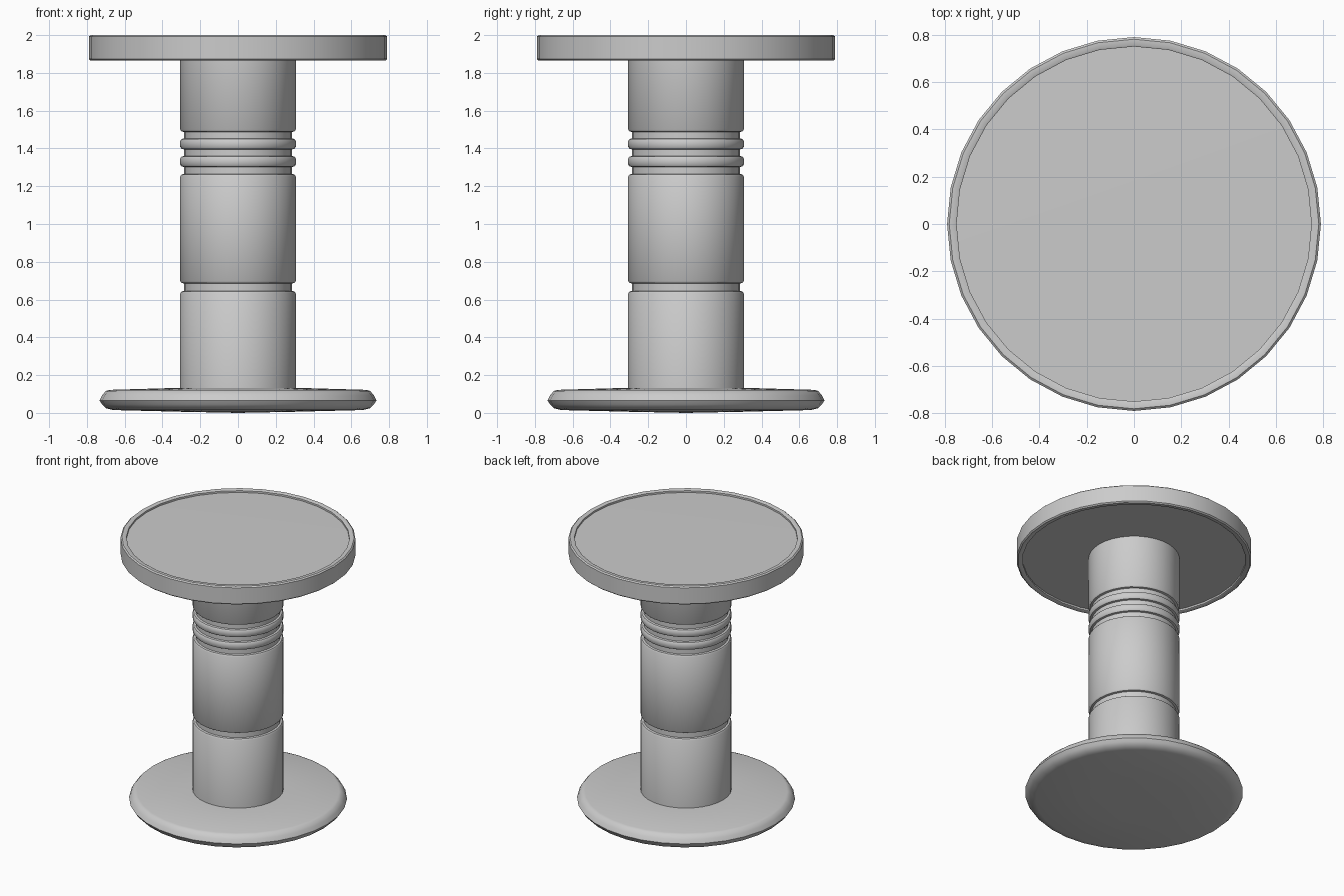
import bpy, bmesh, math

if "Cube" in bpy.data.objects:
    bpy.data.objects.remove(bpy.data.objects["Cube"])

SEGMENTS = 32


def lathe(name, profile):
    """Revolve (radius, z) points, listed bottom to top, about the z axis."""
    bm = bmesh.new()
    rings = []
    for r, z in profile:
        if r == 0:
            rings.append([bm.verts.new((0, 0, z))] * SEGMENTS)
        else:
            rings.append([bm.verts.new((r * math.cos(a), r * math.sin(a), z))
                          for a in (2 * math.pi * i / SEGMENTS for i in range(SEGMENTS))])
    for low, high in zip(rings, rings[1:]):
        for i in range(SEGMENTS):
            j = (i + 1) % SEGMENTS
            corners = dict.fromkeys((low[i], low[j], high[j], high[i]))
            bm.faces.new(list(corners))
    bmesh.ops.recalc_face_normals(bm, faces=bm.faces[:])
    mesh = bpy.data.meshes.new(name)
    bm.to_mesh(mesh)
    bm.free()
    obj = bpy.data.objects.new(name, mesh)
    bpy.context.collection.objects.link(obj)
    bpy.ops.object.select_all(action='DESELECT')
    obj.select_set(True)
    bpy.context.view_layer.objects.active = obj
    bpy.ops.object.shade_smooth_by_angle(angle=math.radians(35))
    return obj


# Base: shallow dome on both faces with a rounded rim
lathe("base", [(0, 0), (0.3, 0.006), (0.66, 0.015), (0.70, 0.025), (0.72, 0.045),
               (0.733, 0.066), (0.72, 0.092), (0.70, 0.116), (0.68, 0.122),
               (0.3, 0.133), (0, 0.135)])

# Column: softened edges at every groove
R, GROOVE = 0.306, 0.285
column = [(0, 0.10), (R, 0.10)]
for z0, z1 in [(0.643, 0.688), (1.262, 1.305), (1.357, 1.398), (1.45, 1.49)]:
    column += [(R, z0 - 0.010), (R - 0.007, z0), (GROOVE, z0 + 0.003),
               (GROOVE, z1 - 0.003), (R - 0.007, z1), (R, z1 + 0.010)]
column += [(R, 1.90), (0, 1.90)]
lathe("column", column)

# Table top: raised rim around slightly domed upper and lower panels
lathe("table_top", [(0, 1.876), (0.75, 1.882), (0.75, 1.869), (0.756, 1.865),
                    (0.781, 1.865), (0.79, 1.873), (0.79, 1.992), (0.781, 2.0),
                    (0.756, 2.0), (0.75, 1.996), (0.75, 1.983), (0, 1.989)])
